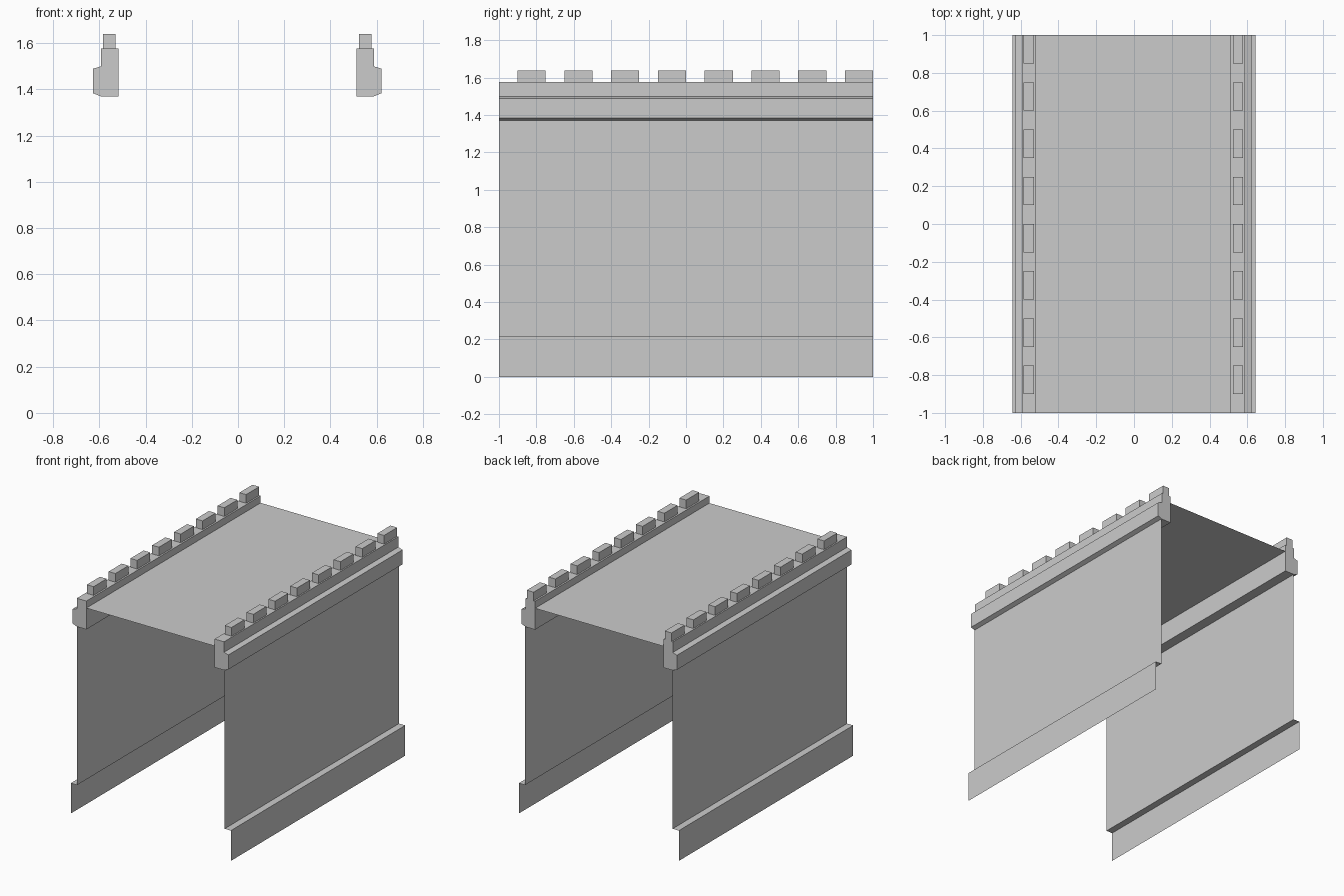
import bpy
import bmesh

cube = bpy.data.objects.get("Cube")
if cube:
    bpy.data.objects.remove(cube, do_unlink=True)

stone = bpy.data.materials.new("grey_stone")
stone.use_nodes = True
GREY = (0.6, 0.6, 0.6, 1)
stone.diffuse_color = GREY
stone.node_tree.nodes["Principled BSDF"].inputs["Base Color"].default_value = GREY

SHIFT = -0.003  # small sideways offset of the upper parts


def extrude_profile(name, points, spans, closed):
    """Sweep an (x, z) profile along y over each (start, end) span."""
    bm = bmesh.new()
    for start, end in spans:
        near = [bm.verts.new((x, start, z)) for x, z in points]
        far = [bm.verts.new((x, end, z)) for x, z in points]
        count = len(points)
        for i in range(count if closed else count - 1):
            j = (i + 1) % count
            bm.faces.new((near[i], far[i], far[j], near[j]))
        if closed:
            bm.faces.new(near)
            bm.faces.new(far[::-1])
    if closed:
        bmesh.ops.recalc_face_normals(bm, faces=bm.faces)
    else:
        # Open sheets face outwards or upwards
        for face in bm.faces:
            face.normal_update()
            c = face.calc_center_median()
            if face.normal.x * c.x + face.normal.z < 0:
                face.normal_flip()
    mesh = bpy.data.meshes.new(name)
    bm.to_mesh(mesh)
    bm.free()
    mesh.materials.append(stone)
    obj = bpy.data.objects.new(name, mesh)
    bpy.context.collection.objects.link(obj)
    return obj


FULL = [(-1, 1)]
MERLONS = [(-0.9 + 0.25 * i, -0.75 + 0.25 * i) for i in range(8)]

# Outer wall sheet with a stepped-out plinth at its foot
wall = [(0.643, 0), (0.643, 0.22), (0.593, 0.22), (0.593, 1.37)]
# Solid parapet with a projecting chamfered band
parapet = [(0.515, 1.37), (0.591, 1.37), (0.625, 1.384), (0.625, 1.489),
           (0.591, 1.5), (0.591, 1.576), (0.515, 1.576)]
# Blocks standing along the parapet
merlon = [(0.527, 1.576), (0.581, 1.576), (0.581, 1.639), (0.527, 1.639)]

for side, sign in (("left", 1), ("right", -1)):
    def place(points, shift=SHIFT):
        return [(sign * x + shift, z) for x, z in points]

    extrude_profile(side + "_wall", place(wall, 0), FULL, False)
    extrude_profile(side + "_parapet", place(parapet), FULL, True)
    extrude_profile(side + "_merlons", place(merlon), MERLONS, True)

# Walkway deck between the parapets
extrude_profile("walkway_deck", [(-0.518, 1.525), (0.512, 1.525)], FULL, False)
